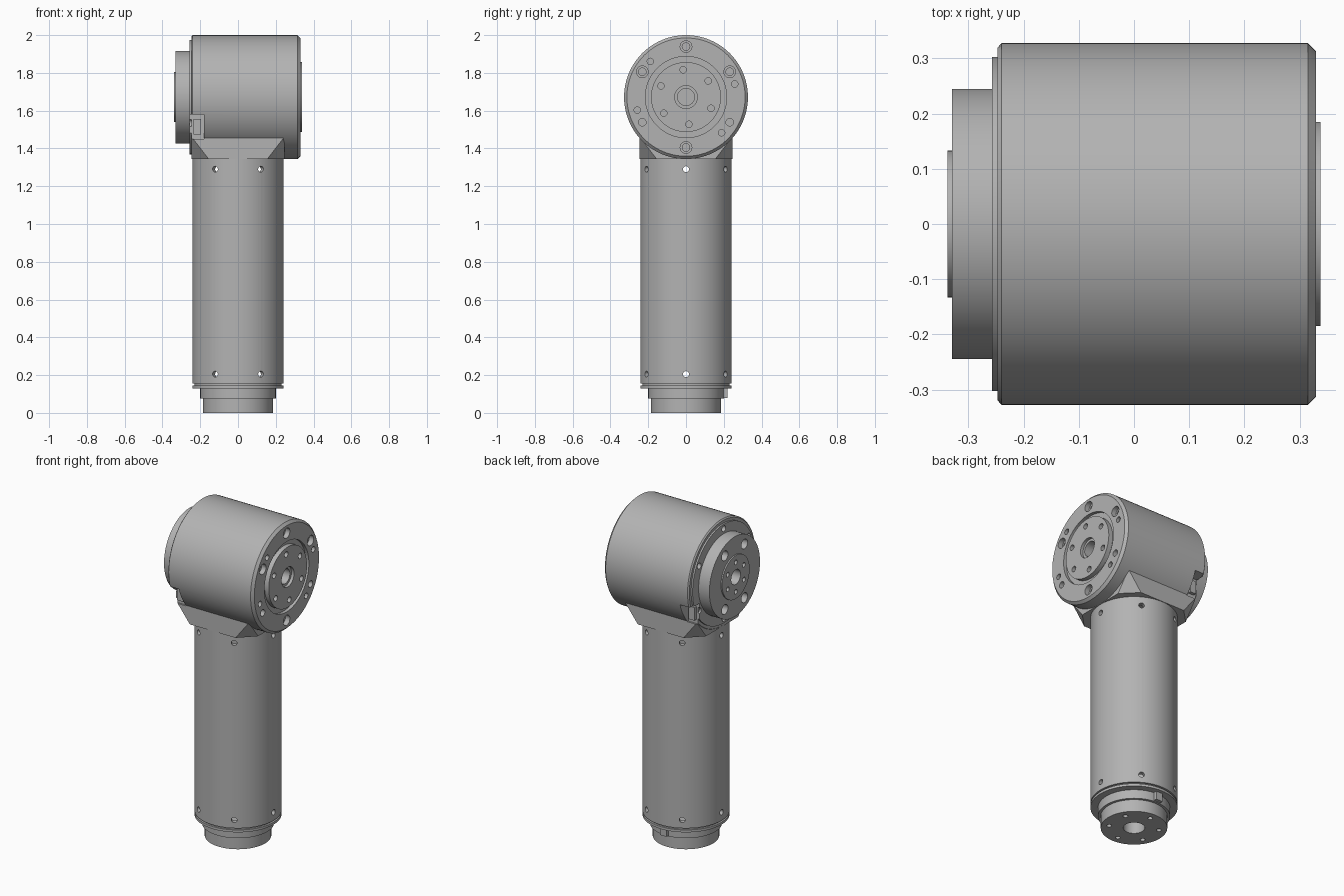
import bpy, bmesh, math
from mathutils import Matrix, Vector

if "Cube" in bpy.data.objects:
    bpy.data.objects.remove(bpy.data.objects["Cube"], do_unlink=True)

metal = bpy.data.materials.new("satin_grey")
metal.use_nodes = True
GREY = (0.45, 0.45, 0.45, 1)
metal.diffuse_color = GREY
metal.node_tree.nodes["Principled BSDF"].inputs["Base Color"].default_value = GREY

HEAD_Z = 1.672
X, Z = Vector((1, 0, 0)), Vector((0, 0, 1))


def finish(bm, name):
    bmesh.ops.recalc_face_normals(bm, faces=bm.faces)
    mesh = bpy.data.meshes.new(name)
    bm.to_mesh(mesh)
    bm.free()
    obj = bpy.data.objects.new(name, mesh)
    bpy.context.collection.objects.link(obj)
    mesh.materials.append(metal)
    return obj


def lathe(name, profile, axis, centre_z=0, closed=False, steps=72):
    """Revolve (along, radius) points about the x or z axis."""
    bm = bmesh.new()
    vs = [bm.verts.new((a, 0, r) if axis == X else (r, 0, a)) for a, r in profile]
    pairs = list(zip(vs, vs[1:])) + ([(vs[-1], vs[0])] if closed else [])
    edges = [bm.edges.new(p) for p in pairs]
    bmesh.ops.spin(bm, geom=vs + edges, cent=(0, 0, 0), axis=axis,
                   angle=math.tau, steps=steps, use_duplicate=False)
    bmesh.ops.remove_doubles(bm, verts=bm.verts, dist=1e-4)
    bmesh.ops.translate(bm, verts=bm.verts, vec=(0, 0, centre_z))
    return finish(bm, name)


def drill(bm, centre, direction, radius, depth):
    """Add a cylinder centred on a surface point, reaching depth each way."""
    turn = Vector(direction).to_track_quat('Z', 'Y').to_matrix().to_4x4()
    bmesh.ops.create_cone(bm, cap_ends=True, segments=20, radius1=radius,
                          radius2=radius, depth=2 * depth,
                          matrix=Matrix.Translation(centre) @ turn)


def drill_circle(bm, x, ring, angles, radius, depth):
    """Holes around the head axis, on the face at x."""
    for a in angles:
        t = math.radians(a)
        drill(bm, (x, ring * math.cos(t), HEAD_Z + ring * math.sin(t)), X, radius, depth)


def box(bm, lo, hi):
    lo, hi = Vector(lo), Vector(hi)
    bmesh.ops.create_cube(bm, size=1, matrix=Matrix.Translation((lo + hi) / 2)
                          @ Matrix.Diagonal((*(hi - lo), 1)))


def cut(bm, *targets):
    cutter = finish(bm, "cutter")
    cutter.hide_render = True
    for obj in targets:
        mod = obj.modifiers.new("cut", 'BOOLEAN')
        mod.object, mod.operation, mod.solver = cutter, 'DIFFERENCE', 'EXACT'
        mod.use_self = True
        bpy.context.view_layer.objects.active = obj
        bpy.ops.object.modifier_apply(modifier=mod.name)
    bpy.data.objects.remove(cutter, do_unlink=True)


# Horizontal joint housing with its stepped rear flange and front output disc
housing = lathe("joint_housing", [
    (-.2, 0), (-.2, .045), (-.338, .045), (-.338, .133), (-.33, .133),
    (-.33, .245), (-.257, .245), (-.257, .303), (-.247, .303), (-.247, .32),
    (-.24, .328), (.315, .328), (.33, .313), (.33, .215), (.31, .215),
    (.31, .185), (.338, .185), (.338, .06), (.32, .06), (.32, .045),
    (.2, .045), (.2, 0)], X, HEAD_Z, steps=96)

# Square neck block, its lower corners cut away to meet the tube
bm = bmesh.new()
W, C, LOW, APEX, TOP = .245, .155, 1.344, 1.46, 1.6
for sx in (-1, 1):
    for sy in (-1, 1):
        for p in ((W, W, TOP), (W, W, APEX), (C, W, LOW), (W, C, LOW)):
            bm.verts.new((sx * p[0], sy * p[1], p[2]))
bmesh.ops.convex_hull(bm, input=bm.verts)
bmesh.ops.dissolve_limit(bm, angle_limit=.01, verts=bm.verts, edges=bm.edges)
neck = finish(bm, "neck_block")

# Hollow arm tube
tube = lathe("arm_tube", [(.155, .242), (1.346, .242), (1.346, .215), (.155, .215)],
             Z, closed=True)

# Stepped base flange with a central bore
base = lathe("base_flange", [
    (0, .06), (0, .185), (.075, .185), (.075, .2), (.13, .2), (.13, .242),
    (.145, .242), (.145, .23), (.157, .23), (.157, .06)], Z, closed=True)

# Locating key on the base
bm = bmesh.new()
box(bm, (-.022, .18, .08), (.022, .22, .131))
key = finish(bm, "base_key")

# Bolt holes in the two end faces of the housing
SIX = range(30, 390, 60)
bm = bmesh.new()
drill_circle(bm, .33, .267, (30, 90, 150, 270), .031, .03)
drill_circle(bm, .33, .267, SIX, .02, .06)
drill_circle(bm, .33, .267, (15, 135, 195, 315), .017, .02)
drill_circle(bm, .338, .145, range(36, 396, 60), .017, .04)
drill_circle(bm, -.33, .19, (60, 120, 240, 300), .03, .04)
drill_circle(bm, -.338, .09, SIX, .014, .03)
drill_circle(bm, -.257, .275, SIX, .018, .04)
cut(bm, housing)

# Cable notches on both sides of the rear end
bm = bmesh.new()
for s in (-1, 1):
    ys = sorted((s * .235, s * .4))
    box(bm, (-.3, ys[0], 1.45), (-.18, ys[1], 1.58))
cut(bm, housing, neck)

# Cable sockets in the notches
for s, side in ((-1, "front"), (1, "back")):
    bm = bmesh.new()
    ys = sorted((s * .23, s * .255))
    box(bm, (-.235, ys[0], 1.475), (-.195, ys[1], 1.555))
    finish(bm, side + "_cable_socket")

# Radial screw holes near both ends of the tube
bm = bmesh.new()
for z in (.205, 1.29):
    for i in range(6):
        d = Vector((math.cos(i * math.tau / 6), math.sin(i * math.tau / 6), 0))
        drill(bm, d * .23 + Z * z, d, .016, .04)
cut(bm, tube)

# Mounting holes under the base
bm = bmesh.new()
for i in range(6):
    t = (i + .5) * math.tau / 6
    drill(bm, (.14 * math.cos(t), .14 * math.sin(t), 0), Z, .014, .05)
cut(bm, base)

# Smooth the turned parts, keeping machined edges crisp
bpy.ops.object.select_all(action='DESELECT')
for obj in (housing, tube, base):
    obj.select_set(True)
bpy.context.view_layer.objects.active = housing
bpy.ops.object.shade_smooth_by_angle(angle=math.radians(30))
